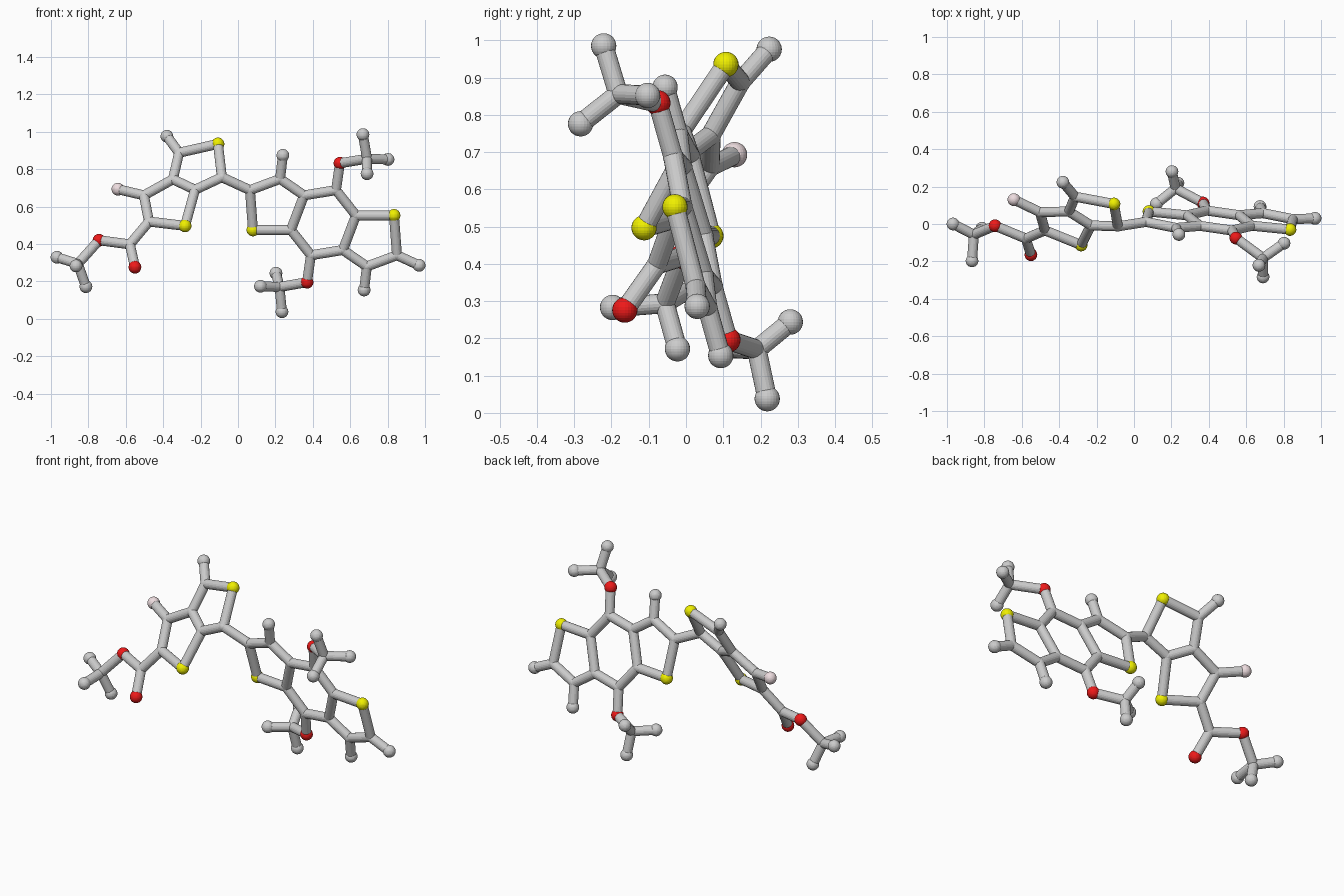
import bpy, bmesh
from mathutils import Vector

if "Cube" in bpy.data.objects:
    bpy.data.objects.remove(bpy.data.objects["Cube"])

STICK, JOINT, BALL = 0.0265, 0.0275, 0.034


def material(name, rgb):
    m = bpy.data.materials.new(name)
    m.diffuse_color = (*rgb, 1)
    m.use_nodes = True
    m.node_tree.nodes["Principled BSDF"].inputs["Base Color"].default_value = m.diffuse_color
    return m


def ball_mesh(name, radius, mat=None):
    bm = bmesh.new()
    bmesh.ops.create_uvsphere(bm, u_segments=24, v_segments=14, radius=radius)
    me = bpy.data.meshes.new(name)
    bm.to_mesh(me)
    bm.free()
    if mat:
        me.materials.append(mat)
    return me


# One shared ball per atom type, keyed by the first letter of the atom key
BALLS = {
    "c": ("carbon_joint", ball_mesh("carbon_joint", JOINT)),
    "h": ("end_ball", ball_mesh("end_ball", BALL)),
    "s": ("sulfur_ball", ball_mesh("sulfur_ball", BALL, material("yellow", (0.87, 0.87, 0.0)))),
    "o": ("oxygen_ball", ball_mesh("oxygen_ball", BALL, material("red", (0.85, 0.01, 0.01)))),
    "f": ("fluorine_ball", ball_mesh("fluorine_ball", BALL, material("pink", (0.85, 0.72, 0.74)))),
}

atoms = {}


def flat(points, a, b, c):
    """Place (x, z) points on the tilted plane y = a + b*x + c*z."""
    for key, (x, z) in points.items():
        atoms[key] = Vector((x, a + b * x + c * z, z))


# Left fused pair of five-sided rings with its side atoms
flat({"h1": (-.38, .976), "c2": (-.315, .888), "s1": (-.107, .935), "c3": (-.086, .757),
      "c4": (-.23, .69), "c5": (-.348, .746), "c6": (-.503, .66), "f1": (-.642, .693),
      "c7": (-.476, .52), "s2": (-.283, .497), "c8": (-.578, .398), "o1": (-.551, .276),
      "o2": (-.743, .42)}, -.521, -.33, .634)

# Right three-ring half, then its copy turned through the centre point
half = {"c10": (.064, .688), "c11": (.225, .748), "h11": (.24, .874), "c12": (.353, .66),
        "c13": (.283, .475), "s3": (.08, .475), "c14": (.524, .688), "o3": (.545, .832)}
flat(half, .202, -.1, -.268)
centre = Vector((.457, .0185, .514))
for key in half:
    atoms[key + "m"] = 2 * centre - atoms[key]

# Far end ball and the three end groups (joint followed by three balls)
atoms["h18"] = Vector((.968, .03, .286))
groups = {
    "o2": [(-.856, -.057, .294), (-.968, 0, .329), (-.813, -.023, .172), (-.866, -.197, .283)],
    "o3": [(.69, -.182, .856), (.668, -.221, .985), (.69, -.283, .776), (.802, -.103, .852)],
    "o3m": [(.222, .19, .17), (.203, .28, .244), (.235, .218, .038), (.12, .108, .174)],
}

bonds = """c3-s1 s1-c2 c2-h1 c2-c5 c5-c4 c4-c3 c4-s2 s2-c7 c7-c6 c6-c5 c6-f1
c7-c8 c8-o1 c8-o2 c3-c10 c10m-h18 c12-c14 c14-c13m""".split()
ring = "c10-c11 c11-h11 c11-c12 c12-c13 c13-s3 s3-c10 c14-o3".split()
pairs = [b.split("-") for b in bonds + ring]
pairs += [[k + "m" for k in b.split("-")] for b in ring + ["c12-c14"]]
pairs.append(["c14m", "c13"])

for root, pts in groups.items():
    joint = "c_" + root
    atoms[joint] = Vector(pts[0])
    pairs.append([root, joint])
    for i, p in enumerate(pts[1:]):
        atoms[f"h_{root}_{i}"] = Vector(p)
        pairs.append([joint, f"h_{root}_{i}"])

# Six-sided ring closing edges are listed once only
seen = set()
stick_no = 0
for a, b in pairs:
    if frozenset((a, b)) in seen:
        continue
    seen.add(frozenset((a, b)))
    stick_no += 1
    d = atoms[b] - atoms[a]
    bm = bmesh.new()
    bmesh.ops.create_cone(bm, cap_ends=True, segments=20, radius1=STICK,
                          radius2=STICK, depth=d.length)
    me = bpy.data.meshes.new("bond_stick")
    bm.to_mesh(me)
    bm.free()
    ob = bpy.data.objects.new(f"bond_stick_{stick_no:02d}", me)
    ob.location = (atoms[a] + atoms[b]) / 2
    ob.rotation_mode = "QUATERNION"
    ob.rotation_quaternion = d.to_track_quat("Z", "Y")
    bpy.context.collection.objects.link(ob)

# Balls
for i, (key, pos) in enumerate(atoms.items(), 1):
    name, mesh = BALLS[key[0]]
    ob = bpy.data.objects.new(f"{name}_{i:02d}", mesh)
    ob.location = pos
    bpy.context.collection.objects.link(ob)
